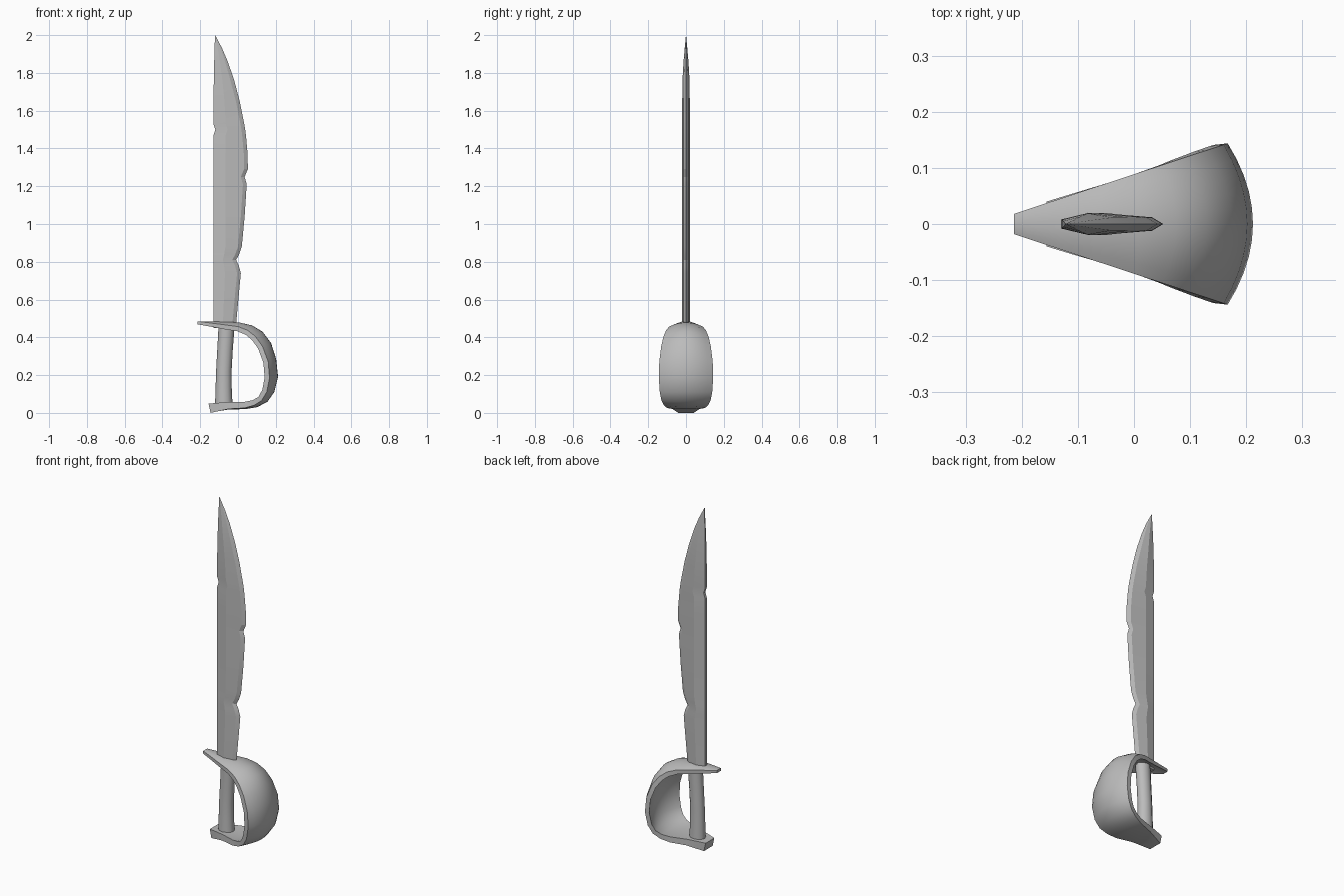
import bpy, bmesh, math
from mathutils import Vector

cube = bpy.data.objects.get("Cube")
if cube:
    bpy.data.objects.remove(cube, do_unlink=True)

steel = bpy.data.materials.new("grey steel")
steel.use_nodes = True
grey = (0.5, 0.5, 0.5, 1)
steel.diffuse_color = grey
steel.node_tree.nodes["Principled BSDF"].inputs["Base Color"].default_value = grey


def loft(name, rings, angle):
    """Skin a list of equal closed rings and cap both ends."""
    bm = bmesh.new()
    rows = [[bm.verts.new(p) for p in ring] for ring in rings]
    n = len(rows[0])
    for a, b in zip(rows, rows[1:]):
        for i in range(n):
            j = (i + 1) % n
            bm.faces.new((a[i], a[j], b[j], b[i]))
    bm.faces.new(rows[0])
    bm.faces.new(rows[-1])
    bmesh.ops.remove_doubles(bm, verts=bm.verts, dist=0.0002)
    bmesh.ops.recalc_face_normals(bm, faces=bm.faces)
    mesh = bpy.data.meshes.new(name)
    bm.to_mesh(mesh)
    bm.free()
    mesh.materials.append(steel)
    obj = bpy.data.objects.new(name, mesh)
    bpy.context.collection.objects.link(obj)
    bpy.ops.object.select_all(action='DESELECT')
    obj.select_set(True)
    bpy.context.view_layer.objects.active = obj
    bpy.ops.object.shade_smooth_by_angle(angle=math.radians(angle))
    return obj


# Blade: height, spine x, cutting edge x, thickness scale
blade_rows = [
    (0.45, -.13, -.012, 1), (0.74, -.13, .015, 1), (0.78, -.13, .004, 1),
    (0.81, -.13, -.01, 1), (0.84, -.13, .006, 1), (0.88, -.13, .02, 1),
    (1.04, -.13, .035, 1), (1.21, -.13, .046, 1), (1.25, -.13, .035, 1),
    (1.29, -.13, .052, 1), (1.37, -.13, .051, 1), (1.47, -.13, .042, 1),
    (1.50, -.12, .038, 1), (1.53, -.13, .033, 1), (1.65, -.13, .009, 1),
    (1.76, -.128, -.02, .95), (1.86, -.126, -.054, .65),
    (1.93, -.124, -.084, .35), (1.998, -.122, -.12, .03)]


def blade_ring(z, spine, edge, s):
    width = edge - spine
    ridge = spine + min(0.065, width * 0.42)
    bevel = edge - min(0.02, width * 0.2)
    side = [(spine, 0.008), (ridge, 0.02), (bevel, 0.012)]
    return ([(x, -y * s, z) for x, y in side] + [(edge, 0, z)]
            + [(x, y * s, z) for x, y in reversed(side)])


loft("blade", [blade_ring(*r) for r in blade_rows], 12)

# Guard: outer centre line (x, z), outer rim (x, z), thickness
guard_rows = [
    (-.214, .485, -.214, .485, .016), (-.13, .484, -.13, .474, .02),
    (-.06, .483, -.06, .465, .024), (.01, .478, 0, .457, .025),
    (.075, .463, .05, .438, .026), (.13, .43, .092, .405, .026),
    (.175, .37, .13, .352, .026), (.202, .285, .16, .27, .026),
    (.212, .19, .167, .185, .026), (.192, .11, .152, .11, .026),
    (.155, .058, .125, .065, .026), (.1, .03, .085, .04, .028),
    (.04, .02, .035, .026, .032), (-.05, .018, -.05, .021, .036),
    (-.1, .01, -.1, .01, .044), (-.145, .0, -.145, .0, .05)]


def guard_ring(i):
    cx, cz, rx, rz, thick = guard_rows[i]
    before = guard_rows[max(i - 1, 0)]
    after = guard_rows[min(i + 1, len(guard_rows) - 1)]
    along = Vector((after[0] - before[0], after[1] - before[1])).normalized()
    inward = Vector((along.y, -along.x)) * thick
    half = 0.018 + (rx + 0.214) * 0.33
    outer, inner = [], []
    for k in range(-5, 6):
        t = k / 5
        p = Vector((cx, cz)).lerp(Vector((rx, rz)), t * t)
        q = p + inward
        outer.append((p.x, t * half, p.y))
        inner.append((q.x, t * half * 0.98, q.y))
    return outer + inner[::-1]


loft("hand_guard", [guard_ring(i) for i in range(len(guard_rows))], 35)

# Grip: height, centre x, half width
grip_rows = [(.03, -.075, .047), (.12, -.076, .043), (.22, -.075, .041),
             (.33, -.069, .041), (.42, -.063, .042), (.465, -.06, .043)]
turns = [math.tau * k / 12 for k in range(12)]
loft("grip", [[(x + r * math.cos(a), r * 0.85 * math.sin(a), z) for a in turns]
              for z, x, r in grip_rows], 40)
